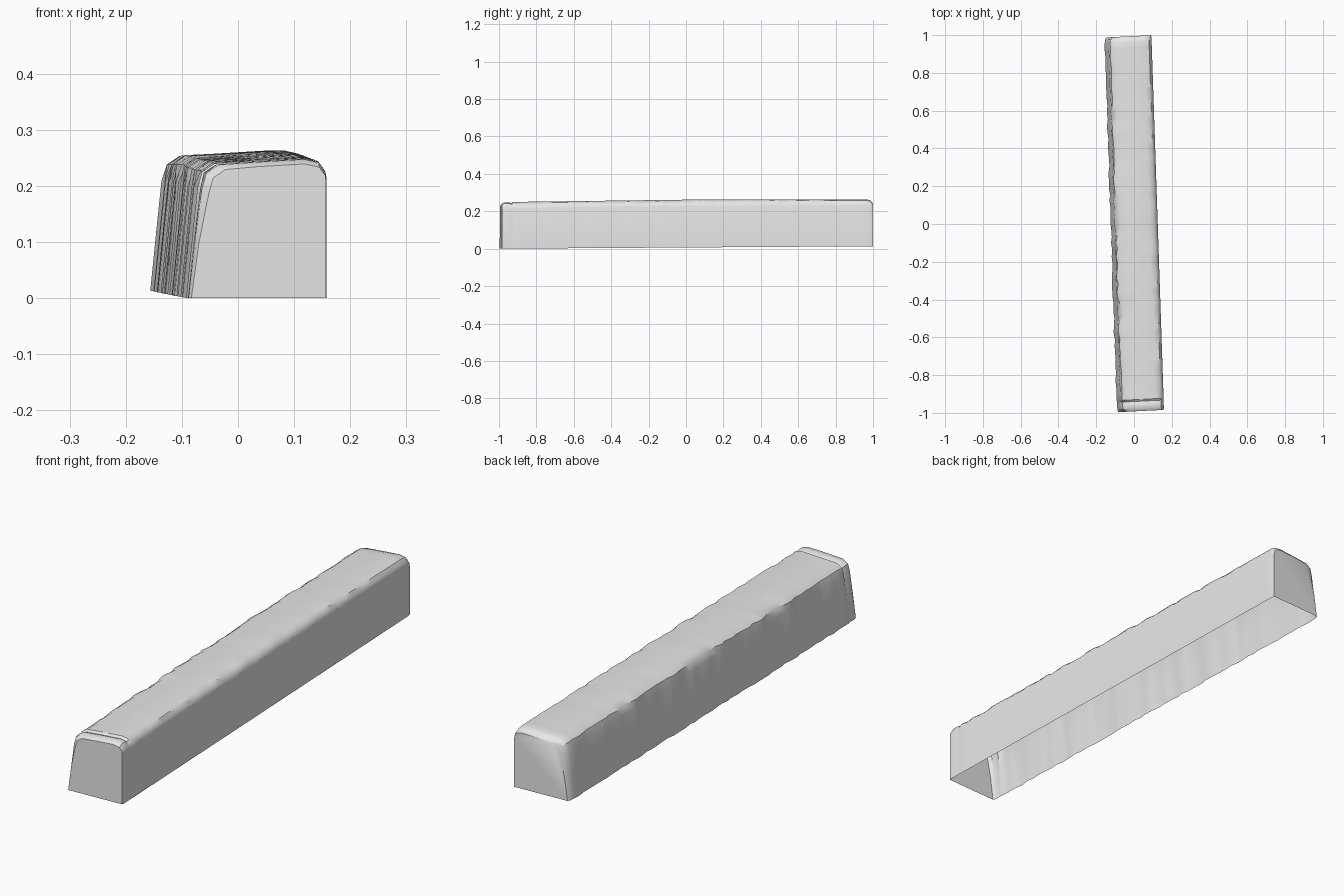
import bpy
import bmesh
import random

random.seed(4)

cube = bpy.data.objects.get("Cube")
if cube:
    bpy.data.objects.remove(cube, do_unlink=True)

# One plain stone colour
stone = bpy.data.materials.new("grey stone")
stone.use_nodes = True
colour = (0.8, 0.8, 0.8, 1)
stone.diffuse_color = colour
stone.node_tree.nodes["Principled BSDF"].inputs["Base Color"].default_value = colour


def wobble(size):
    return random.uniform(-size, size)


def section(y, side=0.0, top=0.0, rough=1.0):
    """Worn cross-section: leaning left wall, rounded top, upright right wall."""
    t = (y + 1) / 2
    left = -0.09 - 0.066 * t + wobble(0.004) * rough
    right = 0.159 - 0.067 * t
    floor = 0.013 * t
    crown = min(0.25 + 0.026 * t, 0.264) - top
    chip = wobble(0.005) * rough
    nick = max(0, wobble(0.006)) * rough
    points = [
        (left + side * 0.4, floor),
        (left + 0.010 + side * 0.6, floor + 0.10),
        (left + 0.020 + side, crown - 0.055),
        (left + 0.028 + side + chip, crown - 0.026),
        (left + 0.050 + side + chip, crown - 0.011 + wobble(0.002) * rough),
        ((left + right) / 2, crown - 0.006),
        (right - 0.040 - nick, crown - 0.001),
        (right - 0.014 - nick, crown - 0.007 - nick * 0.5),
        (right - 0.003 - nick * 0.3, crown - 0.022),
        (right - side * 0.1, crown - 0.034 - nick),
        (right - side * 0.1, floor),
    ]
    # Both ends are cut slightly askew
    return [(x, y + 0.05 * x, z) for x, z in points]


# Front end with its worn rim and shallow groove
rings = [
    section(-0.992, 0.018, 0.010, 0),
    section(-0.980, 0.006, 0.002, 0),
    section(-0.955, 0.003, 0.001, 0.5),
    section(-0.940, 0.007, 0.007, 0),
    section(-0.930, 0.000, 0.000, 0),
]

# Long weathered body
steps = 52
for i in range(1, steps):
    rings.append(section(-0.93 + 1.895 * i / steps + wobble(0.008)))

# Rounded back end
rings += [
    section(0.965, 0.000, 0.000, 0),
    section(0.985, 0.008, 0.006, 0),
    section(0.995, 0.022, 0.018, 0),
]

# Skin the rings, close both ends and leave the underside open
bm = bmesh.new()
loops = [[bm.verts.new(p) for p in ring] for ring in rings]
for a, b in zip(loops, loops[1:]):
    for j in range(len(a) - 1):
        bm.faces.new((a[j], a[j + 1], b[j + 1], b[j]))
bm.faces.new(loops[0])
bm.faces.new(loops[-1][::-1])
bmesh.ops.recalc_face_normals(bm, faces=bm.faces)

mesh = bpy.data.meshes.new("kerb_stone")
bm.to_mesh(mesh)
bm.free()
mesh.materials.append(stone)

kerb = bpy.data.objects.new("kerb_stone", mesh)
bpy.context.collection.objects.link(kerb)
bpy.ops.object.select_all(action="DESELECT")
kerb.select_set(True)
bpy.context.view_layer.objects.active = kerb
bpy.ops.object.shade_smooth_by_angle(angle=0.6)
